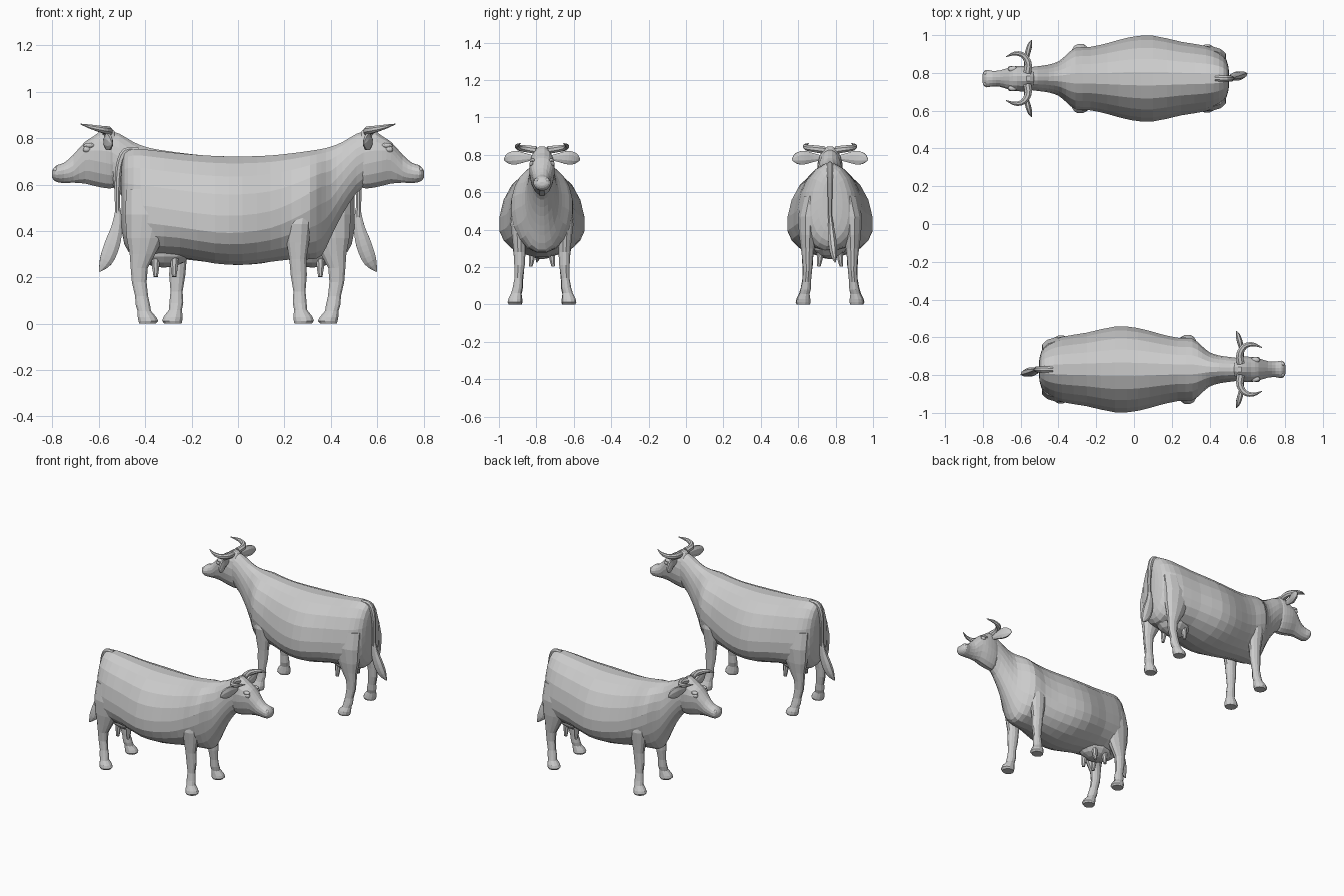
import bpy, bmesh, math
from mathutils import Vector as V, Matrix

PLACE = Matrix()


def smooth(rows, k):
    """Catmull-Rom interpolation of parameter rows."""
    out = []
    for i in range(len(rows) - 1):
        a, b, c, d = rows[max(i - 1, 0)], rows[i], rows[i + 1], rows[min(i + 2, len(rows) - 1)]
        for j in range(k):
            t = j / k
            out.append([0.5 * (2 * q + (r - p) * t + (2 * p - 5 * q + 4 * r - s) * t * t
                               + (3 * q - p - 3 * r + s) * t ** 3) for p, q, r, s in zip(a, b, c, d)])
    return out + [list(rows[-1])]


def loft(name, rings, n=14):
    """Skin rings given as (centre, side axis, upper axis, lower axis)."""
    bm = bmesh.new()
    loops = []
    for c, u, up, low in rings:
        loop = []
        for i in range(n):
            a = 2 * math.pi * (i + 0.5) / n
            v = up * math.sin(a) if math.sin(a) > 0 else low * -math.sin(a)
            loop.append(bm.verts.new(V(c) + u * math.cos(a) + v))
        loops.append(loop)
    for p, q in zip(loops, loops[1:]):
        for i in range(n):
            j = (i + 1) % n
            bm.faces.new((p[i], p[j], q[j], q[i]))
    bm.faces.new(loops[0])
    bm.faces.new(loops[-1])
    return finish(name, bm)


def finish(name, bm):
    bmesh.ops.recalc_face_normals(bm, faces=bm.faces)
    me = bpy.data.meshes.new(name)
    bm.to_mesh(me)
    bm.free()
    ob = bpy.data.objects.new(name, me)
    ob.matrix_world = PLACE
    bpy.context.collection.objects.link(ob)
    return ob


def trunk(name, rows, k=2, n=20):
    """Rows: x, bottom z, top z, half width, z of widest point."""
    loft(name, [((x, 0, zw), V((0, w, 0)), V((0, 0, zt - zw)), V((0, 0, zb - zw)))
                for x, zb, zt, w, zw in smooth(rows, k)], n)


def limb(name, rows, s):
    """Rows: z, x, y, x radius, y radius."""
    loft(name, [((x, y * s, z), V((rx, 0, 0)), V((0, ry, 0)), V((0, -ry, 0)))
                for z, x, y, rx, ry in rows], 12)


def tube(name, rows, flat=1.0, ref=(0, 1, 0), n=8, k=3):
    """Rows: x, y, z, radius; flat scales the radius along ref."""
    pts = smooth(rows, k)
    rings = []
    for i, p in enumerate(pts):
        d = (V(pts[min(i + 1, len(pts) - 1)][:3]) - V(pts[max(i - 1, 0)][:3])).normalized()
        a = V(ref)
        a = (a - d * a.dot(d)).normalized()
        b = d.cross(a)
        rings.append((p[:3], a * p[3] * flat, b * p[3], -b * p[3]))
    loft(name, rings, n)


def ball(name, c, r):
    bm = bmesh.new()
    bmesh.ops.create_uvsphere(bm, u_segments=12, v_segments=8, radius=1,
                              matrix=Matrix.Translation(c) @ Matrix.Diagonal((*r, 1)))
    finish(name, bm)


BODY = [(-.503, .42, .67, .04, .56), (-.49, .34, .735, .10, .5), (-.45, .29, .757, .145, .47),
        (-.38, .285, .753, .175, .46), (-.25, .285, .738, .197, .44), (-.1, .258, .727, .23, .42),
        (.02, .252, .725, .222, .42), (.14, .265, .729, .19, .44), (.23, .275, .738, .17, .48),
        (.31, .275, .748, .165, .53), (.36, .29, .756, .125, .56), (.40, .37, .766, .092, .57),
        (.45, .47, .785, .075, .63), (.51, .56, .82, .066, .70), (.56, .60, .835, .06, .73)]
HEAD = [(.515, .62, .80, .035, .71), (.535, .585, .835, .06, .71), (.57, .582, .848, .068, .72),
        (.62, .592, .812, .068, .73), (.66, .602, .785, .06, .73), (.71, .607, .73, .044, .67),
        (.75, .606, .695, .042, .655), (.78, .61, .685, .047, .65), (.797, .622, .668, .035, .65),
        (.803, .635, .655, .015, .645)]
FRONT_LEG = [(.52, .275, .10, .06, .05), (.43, .26, .122, .058, .048), (.35, .258, .122, .05, .038),
             (.28, .258, .12, .038, .033), (.21, .262, .12, .036, .029), (.14, .265, .125, .027, .023),
             (.09, .266, .13, .031, .027), (.06, .27, .138, .029, .028), (.03, .28, .144, .043, .037),
             (.012, .284, .145, .045, .04), (0, .28, .145, .038, .035)]
HIND_LEG = [(.58, -.395, .095, .09, .055), (.47, -.385, .118, .105, .055), (.37, -.40, .12, .083, .047),
            (.30, -.412, .12, .057, .037), (.24, -.426, .12, .038, .029), (.18, -.426, .12, .033, .025),
            (.12, -.416, .125, .029, .024), (.08, -.41, .13, .032, .028), (.055, -.404, .136, .03, .028),
            (.03, -.393, .141, .041, .037), (.012, -.387, .142, .044, .04), (0, -.39, .142, .037, .035)]


def cow(tag):
    # Body with neck, and head
    trunk(tag + "_body", BODY)
    trunk(tag + "_head", HEAD, 2, 16)
    # Tail and its tuft
    tube(tag + "_tail", [(-.43, 0, .745, .016), (-.485, 0, .742, .017), (-.512, 0, .68, .016),
                         (-.52, 0, .57, .013), (-.518, 0, .46, .012)])
    tube(tag + "_tail_tuft", [(-.517, 0, .5, .011), (-.522, -.005, .42, .025), (-.543, -.012, .34, .036),
                              (-.57, -.02, .27, .03), (-.598, -.028, .225, .003)], .65)
    # Udder
    ball(tag + "_udder", (-.32, 0, .32), (.125, .09, .078))
    for s, side in ((1, "_left"), (-1, "_right")):
        limb(tag + "_front_leg" + side, FRONT_LEG, s)
        limb(tag + "_hind_leg" + side, HIND_LEG, s)
        # Teats
        for x in (-.355, -.275):
            tube(tag + "_teat" + side, [(x, .05 * s, .29, .02), (x, .055 * s, .24, .016),
                                        (x, .06 * s, .203, .01)], k=1)
        # Horn sweeping out and forward
        tube(tag + "_horn" + side, [(.565, .03 * s, .825, .022), (.56, .08 * s, .832, .02),
                                    (.585, .122 * s, .838, .016), (.63, .133 * s, .848, .011),
                                    (.678, .115 * s, .861, .002)], ref=(0, 0, 1))
        # Ear, thin front to back
        tube(tag + "_ear" + side, [(.575, .05 * s, .785, .014), (.572, .09 * s, .785, .026),
                                   (.562, .14 * s, .785, .039), (.55, .18 * s, .779, .03),
                                   (.542, .203 * s, .772, .004)], .4, (1, 0, 0))
        # Eye, brow and nostril
        ball(tag + "_eye" + side, (.652, .054 * s, .752), (.017, .013, .014))
        ball(tag + "_brow" + side, (.642, .05 * s, .768), (.025, .016, .012))
        ball(tag + "_nostril" + side, (.785, .027 * s, .662), (.013, .013, .014))


# Two cows facing opposite ways
for tag, angle in (("front_cow", 0), ("back_cow", math.pi)):
    PLACE = Matrix.Rotation(angle, 4, 'Z') @ Matrix.Translation((0, -.77, 0))
    cow(tag)
